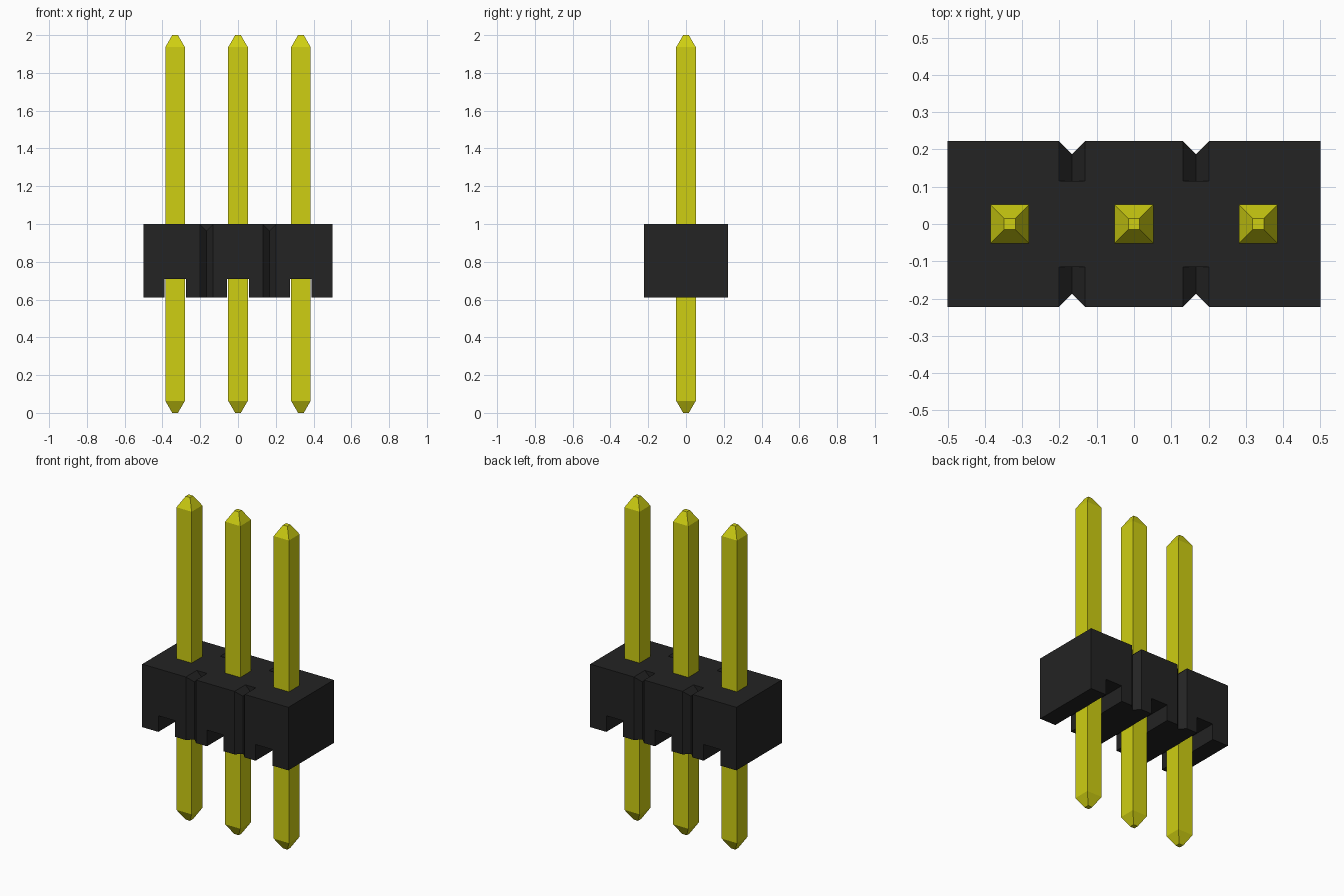
import bpy
import bmesh
from mathutils import Vector

cube = bpy.data.objects.get("Cube")
if cube:
    bpy.data.objects.remove(cube, do_unlink=True)

PITCH = 0.333
HALF_Y = 0.222
BOTTOM, TOP = 0.61, 1.0


def material(name, colour):
    mat = bpy.data.materials.new(name)
    mat.use_nodes = True
    mat.diffuse_color = colour
    mat.node_tree.nodes["Principled BSDF"].inputs["Base Color"].default_value = colour
    return mat


def new_object(name, bm, mat):
    bmesh.ops.recalc_face_normals(bm, faces=bm.faces)
    mesh = bpy.data.meshes.new(name)
    bm.to_mesh(mesh)
    bm.free()
    mesh.materials.append(mat)
    obj = bpy.data.objects.new(name, mesh)
    bpy.context.collection.objects.link(obj)
    return obj


def prism(name, points, direction, mat):
    """Extrude a flat outline along a direction."""
    bm = bmesh.new()
    face = bm.faces.new([bm.verts.new(p) for p in points])
    result = bmesh.ops.extrude_face_region(bm, geom=[face])
    moved = [v for v in result["geom"] if isinstance(v, bmesh.types.BMVert)]
    bmesh.ops.translate(bm, verts=moved, vec=Vector(direction))
    return new_object(name, bm, mat)


def cut(target, cutter):
    cutter.hide_render = True
    mod = target.modifiers.new("cut", "BOOLEAN")
    mod.operation, mod.solver, mod.object = "DIFFERENCE", "EXACT", cutter
    bpy.context.view_layer.objects.active = target
    bpy.ops.object.modifier_apply(modifier=mod.name)
    bpy.data.objects.remove(cutter, do_unlink=True)


black = material("black plastic", (0.0168, 0.0168, 0.0168, 1))
yellow = material("yellow metal", (0.62, 0.62, 0.006, 1))

# Housing block
housing = prism("housing", [(x, y, BOTTOM) for x, y in
                            ((-0.5, -HALF_Y), (0.5, -HALF_Y), (0.5, HALF_Y), (-0.5, HALF_Y))],
                (0, 0, TOP - BOTTOM), black)

# Channels under the housing, one around each pin
for i in (-1, 0, 1):
    l, r = i * PITCH - 0.057, i * PITCH + 0.057
    cut(housing, prism("channel_cutter",
                       [(l, -0.4, 0.5), (r, -0.4, 0.5), (r, -0.4, 0.71), (l, -0.4, 0.71)],
                       (0, 0.8, 0), black))

# V notches between the cells: down the sides and a short way across the top
W, DEPTH = 0.07, 0.07
for x in (-PITCH / 2, PITCH / 2):
    for side in (-1, 1):
        apex = HALF_Y - DEPTH / 2
        cut(housing, prism("side_notch_cutter",
                           [(x - W, side * (apex + DEPTH), 0.5),
                            (x + W, side * (apex + DEPTH), 0.5),
                            (x, side * apex, 0.5)], (0, 0, 0.7), black))
        z = TOP - DEPTH / 2
        cut(housing, prism("top_notch_cutter",
                           [(x - W, side * 0.115, z + DEPTH),
                            (x + W, side * 0.115, z + DEPTH),
                            (x, side * 0.115, z)], (0, side * 0.2, 0), black))

# Square pins with tapered ends
for i, name in zip((-1, 0, 1), ("right_pin", "middle_pin", "left_pin")):
    bm = bmesh.new()
    rings = []
    for half, z in ((0.015, 0), (0.052, 0.064), (0.052, 1.936), (0.015, 2)):
        rings.append([bm.verts.new((i * PITCH + sx * half, sy * half, z))
                      for sx, sy in ((-1, -1), (1, -1), (1, 1), (-1, 1))])
    for a, b in zip(rings, rings[1:]):
        for k in range(4):
            n = (k + 1) % 4
            bm.faces.new((a[k], a[n], b[n], b[k]))
    bm.faces.new(rings[0])
    bm.faces.new(rings[-1])
    new_object(name, bm, yellow)
